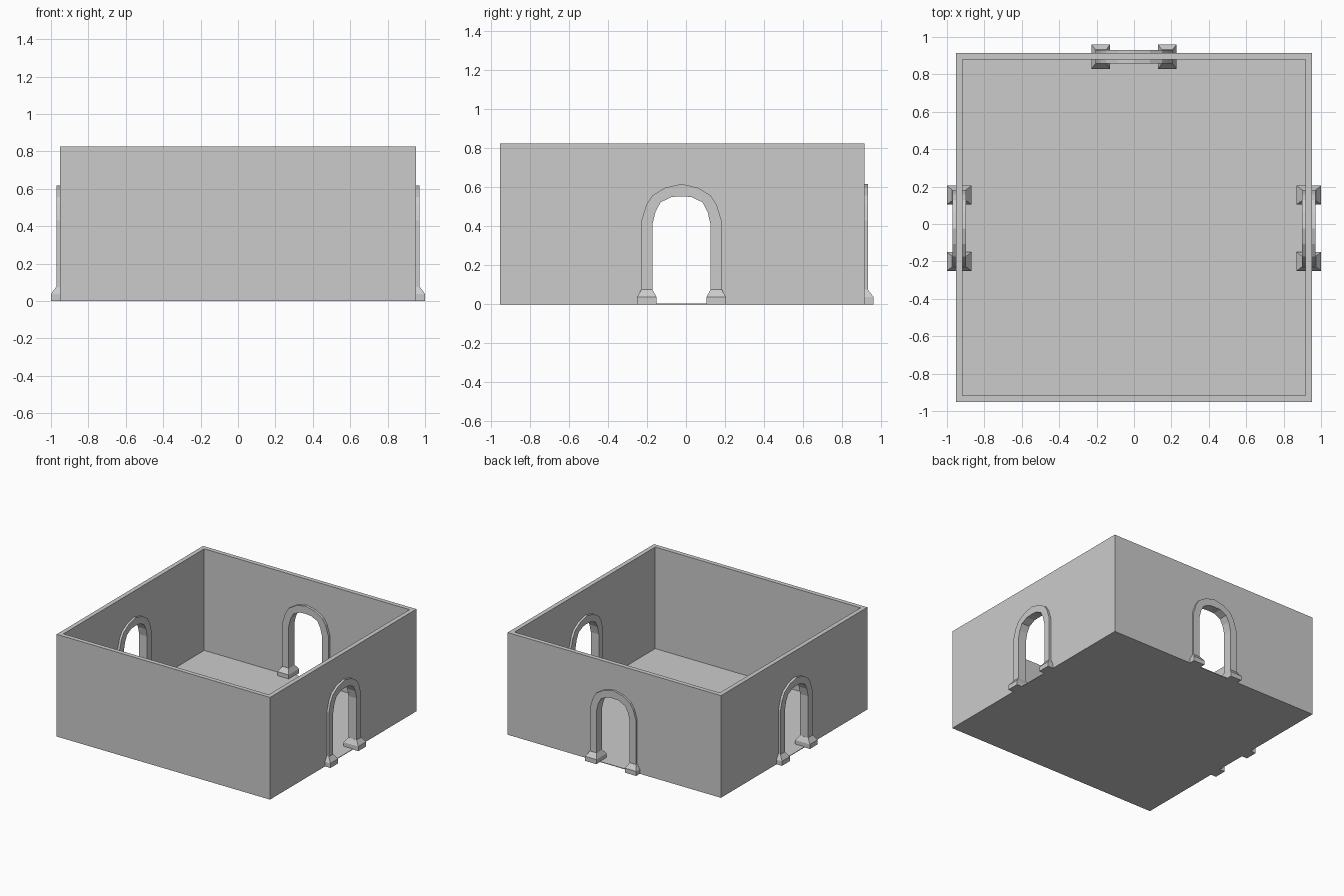
import bpy, bmesh
from mathutils import Matrix
from math import pi

if "Cube" in bpy.data.objects:
    bpy.data.objects.remove(bpy.data.objects["Cube"])

CX, CY = 0.0, -0.019          # room centre
HX, HY = 0.953, 0.934         # outer half sizes
T, FLOOR, H = 0.036, 0.005, 0.825

# half profiles of the arch (distance from centre, height), springing to crown
OUTER = [(0.205, 0.43), (0.180, 0.51), (0.150, 0.557), (0.085, 0.597), (0, 0.617)]
INNER = [(0.149, 0.41), (0.133, 0.475), (0.107, 0.523), (0.050, 0.55), (0, 0.553)]


def finish(name, bm, mat=Matrix()):
    bmesh.ops.transform(bm, matrix=mat, verts=bm.verts)
    bmesh.ops.recalc_face_normals(bm, faces=bm.faces)
    me = bpy.data.meshes.new(name)
    bm.to_mesh(me)
    bm.free()
    ob = bpy.data.objects.new(name, me)
    bpy.context.collection.objects.link(ob)
    return ob


def box(name, hx, hy, z0, z1):
    bm = bmesh.new()
    bmesh.ops.create_cube(bm, size=1)
    m = Matrix.Translation((CX, CY, (z0 + z1) / 2)) @ Matrix.Diagonal((2 * hx, 2 * hy, z1 - z0, 1))
    return finish(name, bm, m)


def mirrored(half, z0):
    half = [(half[0][0], z0)] + half
    return half + [(-x, z) for x, z in half[-2::-1]]


def prism(name, pts, depth, mat):
    # polygon in the xz plane extruded along y, centred
    bm = bmesh.new()
    f = bm.faces.new([bm.verts.new((x, -depth, z)) for x, z in pts])
    r = bmesh.ops.extrude_face_region(bm, geom=[f])
    vs = [v for v in r["geom"] if isinstance(v, bmesh.types.BMVert)]
    bmesh.ops.translate(bm, verts=vs, vec=(0, 2 * depth, 0))
    return finish(name, bm, mat)


def foot(name, s, mat):
    # square plinth with sloped shoulders rising to the jamb
    bm = bmesh.new()
    rings = []
    for cx, hw, hd, z in [(0.178, 0.05, 0.066, 0), (0.178, 0.05, 0.066, 0.037),
                          (0.177, 0.029, 0.037, 0.075)]:
        rings.append([bm.verts.new((s * cx + a * hw, b * hd, z))
                      for a, b in ((-1, -1), (1, -1), (1, 1), (-1, 1))])
    for lo, hi in zip(rings, rings[1:]):
        for i in range(4):
            j = (i + 1) % 4
            bm.faces.new((lo[i], lo[j], hi[j], hi[i]))
    bm.faces.new(rings[0])
    bm.faces.new(rings[-1])
    return finish(name, bm, mat)


# floor slab and walls
box("floor", HX, HY, 0, FLOOR)
walls = box("walls", HX, HY, FLOOR, H)
cutters = [box("room_cutter", HX - T, HY - T, -0.1, H + 0.1)]

# three arched doorways: left, right and back
MID = [((a + c) / 2, (b + d) / 2) for (a, b), (c, d) in zip(OUTER, INNER)]
doors = {"left": (-0.935, -0.023, pi / 2), "right": (0.935, -0.023, pi / 2),
         "back": (0, 0.895, 0)}
for side, (x, y, rot) in doors.items():
    m = Matrix.Translation((x, y, 0)) @ Matrix.Rotation(rot, 4, "Z")
    cutters.append(prism(side + "_door_cutter", mirrored(MID, -0.05), 0.1, m))
    frame = mirrored(OUTER, 0.0) + mirrored(INNER, 0.0)[::-1]
    prism(side + "_door_frame", frame, 0.036, m)
    for s, end in ((-1, "a"), (1, "b")):
        foot(side + "_frame_foot_" + end, s, m)

# cut the room and the doorways out of the walls
for c in cutters:
    mod = walls.modifiers.new("cut", "BOOLEAN")
    mod.operation, mod.solver, mod.object = "DIFFERENCE", "EXACT", c
    bpy.context.view_layer.objects.active = walls
    bpy.ops.object.modifier_apply(modifier=mod.name)
for c in cutters:
    bpy.data.objects.remove(c)
